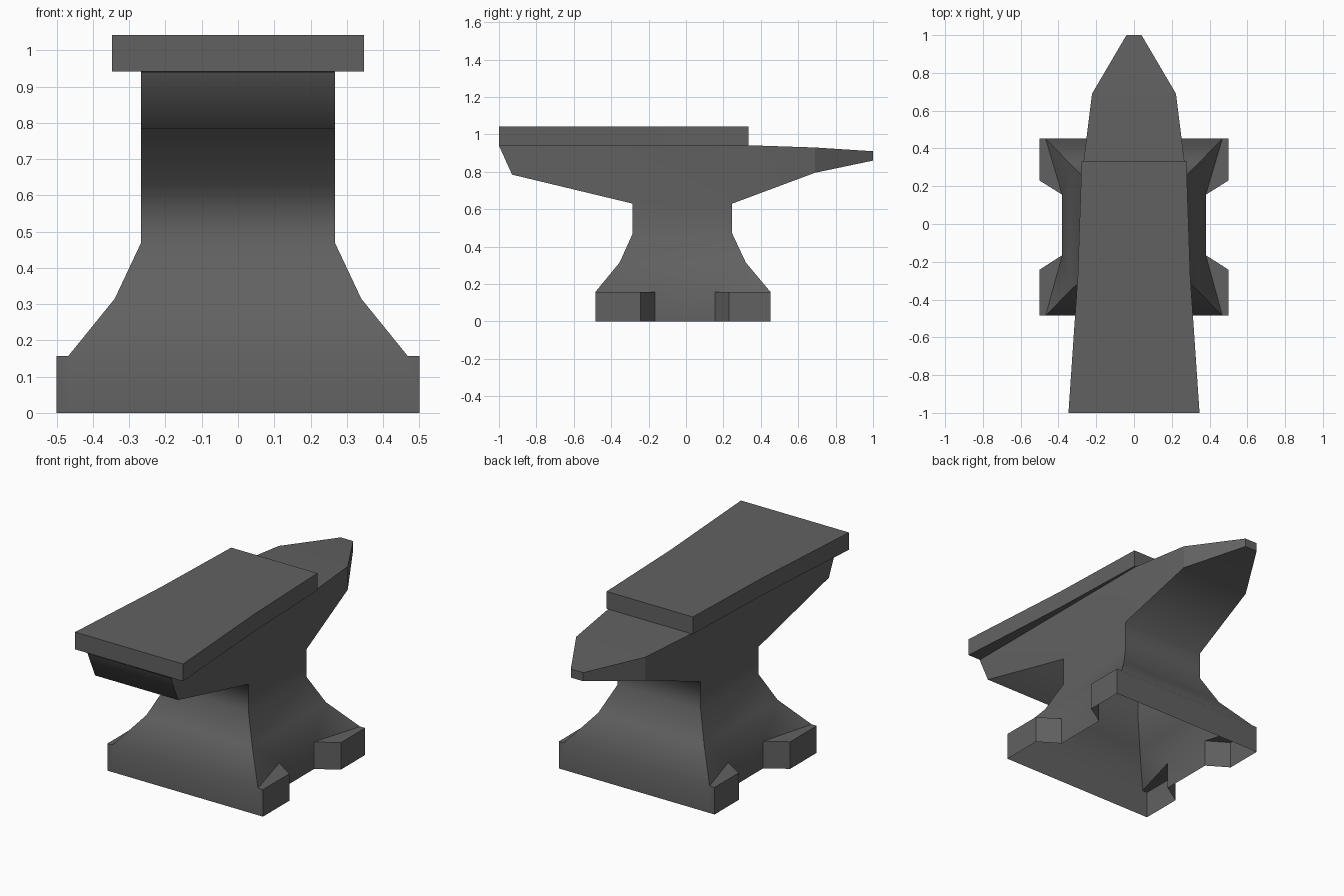
import bpy, bmesh

if "Cube" in bpy.data.objects:
    bpy.data.objects.remove(bpy.data.objects["Cube"])

# dark iron
iron = bpy.data.materials.new("dark_iron")
iron.diffuse_color = (0.12, 0.12, 0.12, 1)
iron.use_nodes = True
iron.node_tree.nodes["Principled BSDF"].inputs["Base Color"].default_value = iron.diffuse_color


class Builder:
    """Collects faces given as points, sharing vertices and mirroring in x."""

    def __init__(self):
        self.bm = bmesh.new()
        self.cache = {}
        self.group = {}

    def face(self, pts, group=0):
        vs = []
        for p in pts:
            key = tuple(round(c, 4) for c in p)
            if key not in self.cache:
                self.cache[key] = self.bm.verts.new(key)
            vs.append(self.cache[key])
        f = self.bm.faces.new(vs)
        self.group[f] = group
        f.smooth = group > 0

    def sides(self, pts, group=0):
        self.face(pts, group)
        self.face([(-x, y, z) for x, y, z in reversed(pts)], group)

    def across(self, profile, group=0):
        # band of quads spanning from +x to -x along a profile
        for a, b in zip(profile, profile[1:]):
            self.face([a, b, (-b[0], *b[1:]), (-a[0], *a[1:])], group)

    def finish(self, name):
        # only edges inside one curved band stay smooth
        for e in self.bm.edges:
            g = {self.group[f] for f in e.link_faces}
            e.smooth = len(e.link_faces) == 2 and len(g) == 1 and 0 not in g
        bmesh.ops.recalc_face_normals(self.bm, faces=self.bm.faces[:])
        me = bpy.data.meshes.new(name)
        self.bm.to_mesh(me)
        self.bm.free()
        me.materials.append(iron)
        bpy.context.collection.objects.link(bpy.data.objects.new(name, me))


H, W = 0.157, 0.267          # foot height, waist half width
body = Builder()

# front band: foot, flare, waist, underside of the heel
front = [(0.468, -0.485, H), (0.34, -0.355, 0.315), (W, -0.285, 0.47),
         (W, -0.285, 0.63), (W, -0.93, 0.785), (W, -1, 0.94)]
# back band: foot, flare, waist, underside of the horn
back = [(0.468, 0.452, H), (0.34, 0.32, 0.315), (W, 0.247, 0.47),
        (W, 0.247, 0.63), (0.222, 0.69, 0.795), (0.04, 1, 0.86)]
# horn tip and top
horn = [back[5], (0.04, 1, 0.91), (0.222, 0.69, 0.93), (W, 0.333, 0.942)]
body.across([(0.468, -0.485, 0)] + front, 1)
body.across([(0.468, 0.452, 0)] + back, 2)
body.across(horn)

# sides of the waist and heel, then the horn sides
body.sides(front[2:] + [horn[3], back[3], back[2]], 3)
body.sides([back[3], back[4], horn[2], horn[3]], 3)
body.sides([back[4], back[5], horn[1], horn[2]])

# flared sides running down to the notch between the feet
notch_b, notch_f = (0.38, 0.155, H), (0.38, -0.165, H)
body.sides([front[1], front[2], back[2], back[1]], 3)
body.sides([front[1], back[1], notch_b, notch_f], 3)
body.sides([back[1], back[0], notch_b], 3)
body.sides([front[1], notch_f, front[0]], 3)

# feet: flat tops and outer walls, open underneath
foot_b = [back[0], (0.5, 0.452, H), (0.5, 0.23, H), notch_b]
foot_f = [front[0], (0.5, -0.485, H), (0.5, -0.242, H), notch_f]
body.sides(foot_b)
body.sides(foot_f)
wall = foot_b[1:] + foot_f[:0:-1]
for i, (a, b) in enumerate(zip(wall, wall[1:])):
    body.sides([a, b, (b[0], b[1], 0), (a[0], a[1], 0)], 3 if i == 2 else 0)
for foot, group in ((foot_f, 1), (foot_b, 2)):
    i, o = foot[0], foot[1]
    body.sides([i, o, (o[0], o[1], 0), (i[0], i[1], 0)], group)
body.finish("anvil_body")

# working face plate, tapering toward the horn
plate = Builder()
z0, z1 = 0.942, 1.042
plan = [(0.347, -1), (0.298, -0.28), (0.277, 0.333)]
low = [(x, y, z0) for x, y in plan]
top = [(x, y, z1) for x, y in plan]
plate.across(low)
plate.across(top)
plate.across([low[0], top[0]])
plate.across([low[-1], top[-1]])
for i in range(2):
    plate.sides([low[i], low[i + 1], top[i + 1], top[i]], 1)
plate.finish("face_plate")
